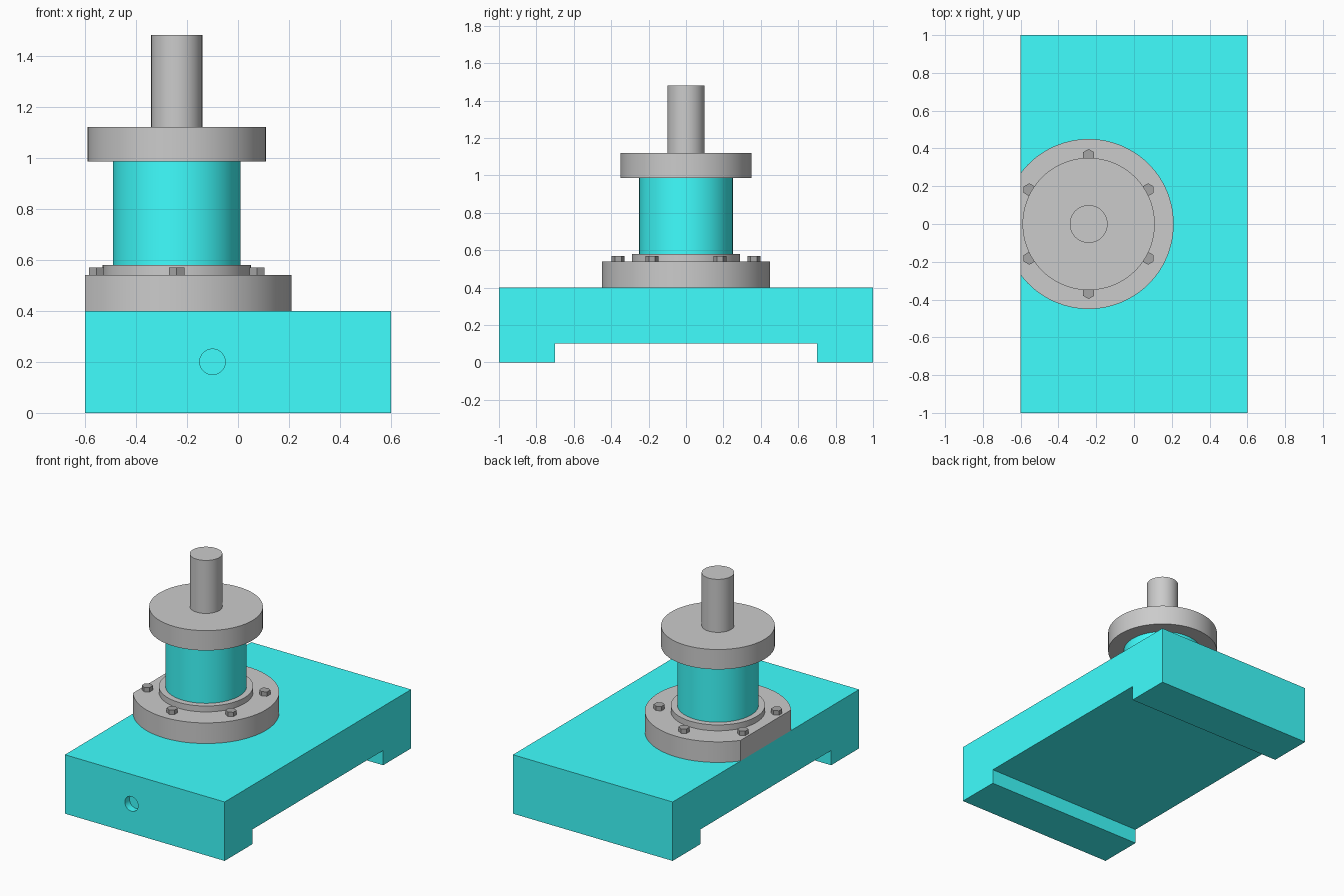
import bpy, bmesh, math
from mathutils import Vector

if "Cube" in bpy.data.objects:
    bpy.data.objects.remove(bpy.data.objects["Cube"])

CX = -0.24          # x of the vertical column axis
SIDES = 96


def material(name, colour):
    mat = bpy.data.materials.new(name)
    mat.diffuse_color = colour
    mat.use_nodes = True
    mat.node_tree.nodes["Principled BSDF"].inputs["Base Color"].default_value = mat.diffuse_color
    return mat


CYAN = material("cyan", (0.05, 1.0, 1.0, 1))
DARK = material("dark_steel", (0.38, 0.38, 0.38, 1))


def prism(name, points, extrude, mat=None, smooth=True):
    """Extrude a closed outline of 3D points along a vector."""
    bm = bmesh.new()
    face = bm.faces.new([bm.verts.new(p) for p in points])
    new = bmesh.ops.extrude_face_region(bm, geom=[face])["geom"]
    moved = [g for g in new if isinstance(g, bmesh.types.BMVert)]
    bmesh.ops.translate(bm, verts=moved, vec=Vector(extrude))
    bmesh.ops.recalc_face_normals(bm, faces=bm.faces)
    mesh = bpy.data.meshes.new(name)
    bm.to_mesh(mesh)
    bm.free()
    obj = bpy.data.objects.new(name, mesh)
    bpy.context.collection.objects.link(obj)
    if mat:
        mesh.materials.append(mat)
    if smooth:
        shade(obj)
    return obj


def shade(obj):
    bpy.ops.object.select_all(action='DESELECT')
    obj.select_set(True)
    bpy.context.view_layer.objects.active = obj
    bpy.ops.object.shade_smooth_by_angle(angle=math.radians(30))


def ring(x, y, z, r, n=SIDES, start=0.0):
    return [(x + r * math.cos(start + math.tau * i / n),
             y + r * math.sin(start + math.tau * i / n), z) for i in range(n)]


def disc(name, r, z0, z1, mat=None):
    return prism(name, ring(CX, 0, z0, r), (0, 0, z1 - z0), mat)


# Base block with a wide channel underneath
outline = [(-1, 0), (-0.7, 0), (-0.7, 0.1), (0.7, 0.1),
           (0.7, 0), (1, 0), (1, 0.4), (-1, 0.4)]
base = prism("base", [(-0.6, y, z) for y, z in outline], (1.2, 0, 0), CYAN, False)

# Shallow round hole in the front face
hole = [(-0.1 + a, -1.05, 0.2 + b) for a, b, _ in ring(0, 0, 0, 0.05, 48)]
cutter = prism("hole_cutter", hole, (0, 0.1, 0), CYAN, False)
cutter.hide_render = True
mod = base.modifiers.new("front_hole", 'BOOLEAN')
mod.operation = 'DIFFERENCE'
mod.solver = 'EXACT'
mod.object = cutter
bpy.context.view_layer.objects.active = base
bpy.ops.object.modifier_apply(modifier=mod.name)
bpy.data.objects.remove(cutter)
shade(base)

# Lower flange, cut flat where it meets the left side of the base
R = 0.45
limit = math.acos((-0.6 - CX) / R)
arc = [-limit + 2 * limit * i / 80 for i in range(81)]
prism("lower_flange", [(CX + R * math.cos(a), R * math.sin(a), 0.4) for a in arc],
      (0, 0, 0.14))

# Column parts, bottom to top
disc("collar", 0.29, 0.54, 0.58)
disc("column", 0.25, 0.58, 0.985, CYAN)
disc("upper_flange", 0.35, 0.985, 1.12)
disc("shaft", 0.1, 1.12, 1.48)

# Six hexagonal bolt heads around the lower flange
for i in range(6):
    a = math.radians(90 + 60 * i)
    prism(f"bolt_{i + 1}",
          ring(CX + 0.363 * math.cos(a), 0.363 * math.sin(a), 0.54, 0.034, 6, a),
          (0, 0, 0.03), DARK, False)
